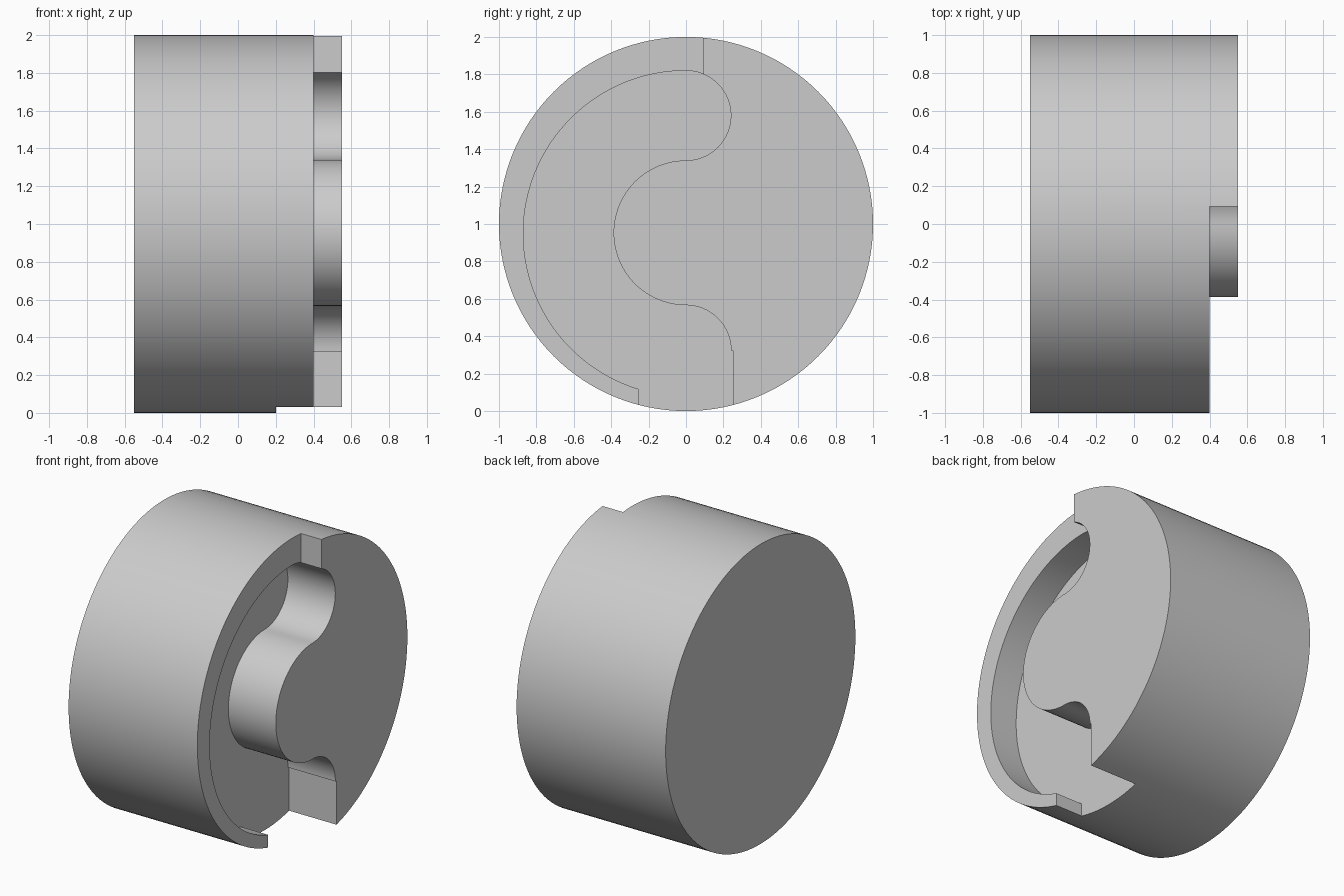
import bpy
import bmesh
from math import radians, sin, cos

cube = bpy.data.objects.get("Cube")
if cube:
    bpy.data.objects.remove(cube, do_unlink=True)

grey = bpy.data.materials.new("plain_grey")
grey.use_nodes = True
colour = (0.6, 0.6, 0.6, 1)
grey.diffuse_color = colour
grey.node_tree.nodes["Principled BSDF"].inputs["Base Color"].default_value = colour


def arc(cy, cz, r, start, end, steps):
    """Points on an arc in the y-z plane, angles in degrees from +y."""
    angles = [radians(start + (end - start) * i / steps) for i in range(steps + 1)]
    return [(cy + r * cos(a), cz + r * sin(a)) for a in angles]


def prism(name, profile, x0, x1):
    """Extrude a y-z profile along x."""
    bm = bmesh.new()
    face = bm.faces.new([bm.verts.new((x0, y, z)) for y, z in profile])
    result = bmesh.ops.extrude_face_region(bm, geom=[face])
    verts = [v for v in result["geom"] if isinstance(v, bmesh.types.BMVert)]
    bmesh.ops.translate(bm, verts=verts, vec=(x1 - x0, 0, 0))
    bmesh.ops.recalc_face_normals(bm, faces=bm.faces)
    mesh = bpy.data.meshes.new(name)
    bm.to_mesh(mesh)
    bm.free()
    mesh.materials.append(grey)
    obj = bpy.data.objects.new(name, mesh)
    bpy.context.collection.objects.link(obj)
    return obj


# Round body lying along x
body = prism("round_body", arc(0, 1, 1, 0, 360, 128)[:-1], -0.55, 0.55)

# Curved pocket, open at the bottom edge
pocket = arc(0, 0.95, 0.87, 253, 90, 64)
pocket += arc(0, 1.58, 0.24, 90, -90, 32)[1:]
pocket += arc(0, 0.953, 0.387, 90, 270, 48)[1:]
pocket += arc(0, 0.325, 0.241, 90, 0, 20)[1:]
pocket += [(0.252, 0.325), (0.252, -0.3), (-0.254, -0.3)]
pocket_cutter = prism("pocket_cutter", pocket, 0.2, 0.8)

# Lowered rim, its inner border running along the middle of the pocket
rim = [(0.093, 2.3), (0.093, 1.58)] + arc(0, 0.95, 0.63, 90, 270, 32)
rim += [(0, -0.2), (-1.3, -0.2), (-1.3, 2.3)]
rim_cutter = prism("rim_cutter", rim, 0.4, 0.9)

# Cut both shapes and apply the result
for cutter in (pocket_cutter, rim_cutter):
    cutter.hide_render = True
    mod = body.modifiers.new(cutter.name, "BOOLEAN")
    mod.operation = "DIFFERENCE"
    mod.solver = "EXACT"
    mod.object = cutter
bpy.context.view_layer.update()
evaluated = body.evaluated_get(bpy.context.evaluated_depsgraph_get())
body.data = bpy.data.meshes.new_from_object(evaluated)
body.modifiers.clear()
for cutter in (pocket_cutter, rim_cutter):
    bpy.data.objects.remove(cutter, do_unlink=True)

# Smooth curved walls, sharp edges
bpy.ops.object.select_all(action="DESELECT")
body.select_set(True)
bpy.context.view_layer.objects.active = body
bpy.ops.object.shade_smooth_by_angle(angle=radians(30))
